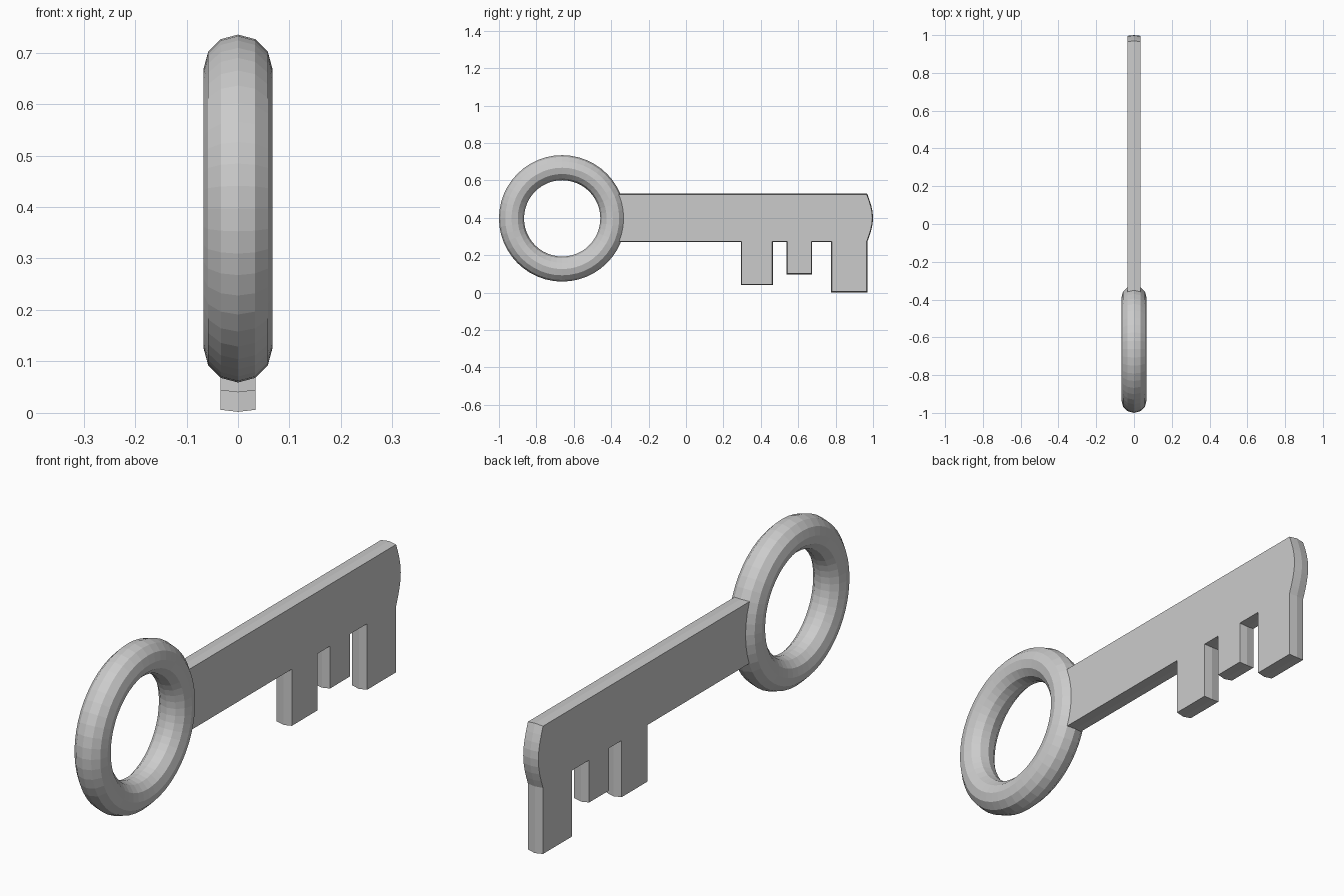
import bpy, bmesh, math
from mathutils import Vector

if "Cube" in bpy.data.objects:
    bpy.data.objects.remove(bpy.data.objects["Cube"])

# Ring handle
bpy.ops.mesh.primitive_torus_add(
    major_segments=48, minor_segments=12, major_radius=0.271, minor_radius=0.067,
    location=(0, -0.662, 0.397), rotation=(0, math.pi / 2, 0))
bpy.context.object.name = "ring_handle"


def offset_outline(points, d):
    """Push a counter-clockwise outline outwards by d with mitred corners."""
    result = []
    for i, p in enumerate(points):
        e1 = (p - points[i - 1]).normalized()
        e2 = (points[(i + 1) % len(points)] - p).normalized()
        n1, n2 = Vector((e1.y, -e1.x)), Vector((e2.y, -e2.x))
        result.append(p + (n1 + n2) * d / (1 + n1.dot(n2)))
    return result


# Blade outline in (y, z): underside with three teeth, then the bowed tip
BOTTOM, TOP, END = 0.274, 0.525, 0.966
outline = [(-0.39, BOTTOM)]
for start, stop, low in ((0.297, 0.461, 0.044), (0.542, 0.670, 0.102), (0.780, END, 0.006)):
    outline += [(start, BOTTOM), (start, low), (stop, low), (stop, BOTTOM)]
for i in range(1, 9):
    t = i / 8
    outline.append((END + 0.03 * math.sin(math.pi * t), BOTTOM + (TOP - BOTTOM) * t))
outline.append((-0.39, TOP))
outline = [Vector(p) for p in outline]

# Blade: flat sides, with the rim slightly ridged along the middle
bm = bmesh.new()
layers = []
for x, d in ((-0.034, 0), (0, 0.004), (0.034, 0)):
    layers.append([bm.verts.new((x, p.x, p.y)) for p in offset_outline(outline, d)])
for a, b in zip(layers, layers[1:]):
    for i in range(len(a)):
        bm.faces.new((a[i - 1], a[i], b[i], b[i - 1]))
bm.faces.new(layers[0][::-1])
bm.faces.new(layers[-1])
bmesh.ops.recalc_face_normals(bm, faces=bm.faces)
mesh = bpy.data.meshes.new("key_blade")
bm.to_mesh(mesh)
bm.free()
bpy.context.collection.objects.link(bpy.data.objects.new("key_blade", mesh))
